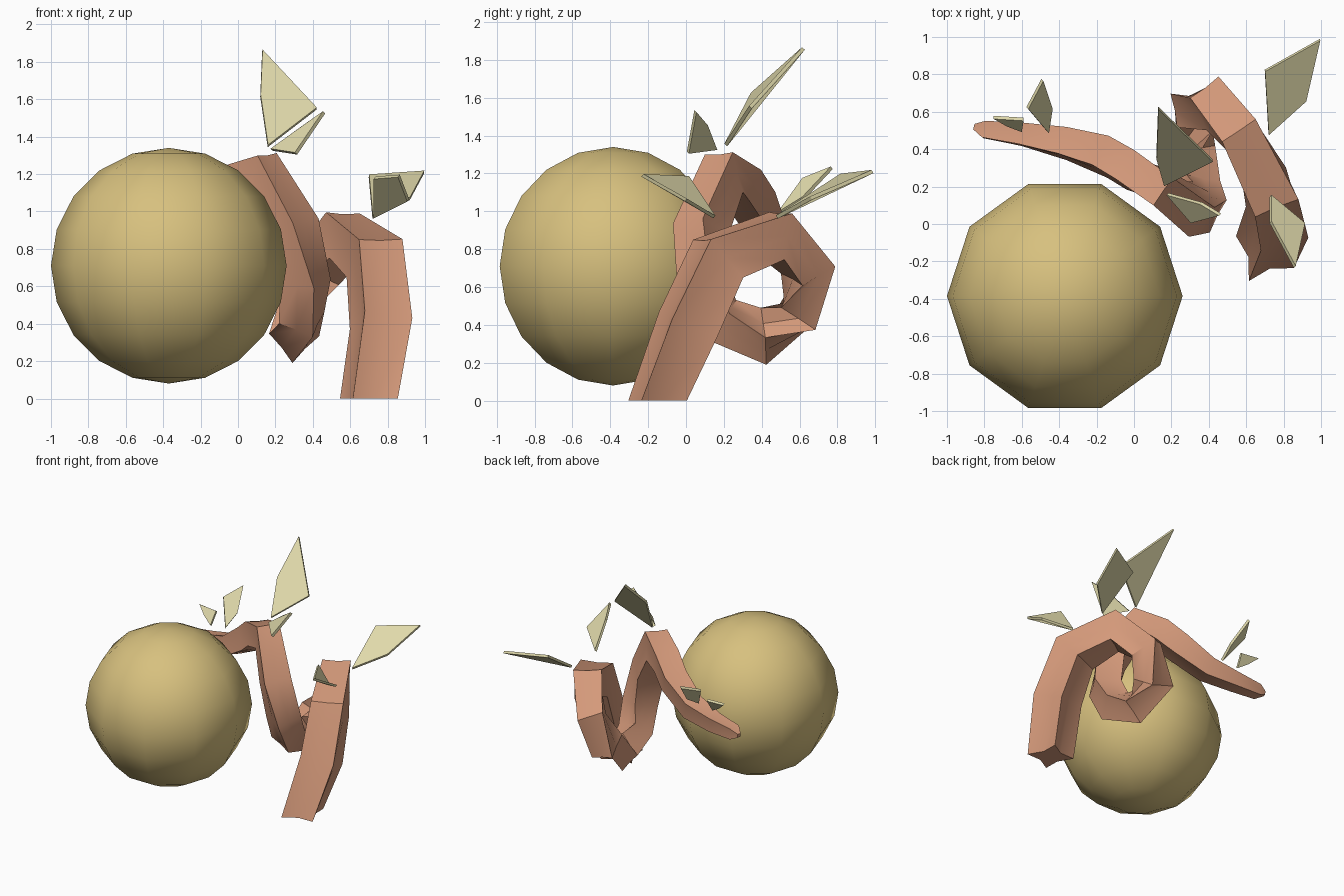
import bpy, bmesh, math
from mathutils import Vector

cube = bpy.data.objects.get("Cube")
if cube:
    bpy.data.objects.remove(cube, do_unlink=True)


def material(name, color):
    m = bpy.data.materials.new(name)
    m.use_nodes = True
    m.diffuse_color = (*color, 1)
    m.node_tree.nodes["Principled BSDF"].inputs["Base Color"].default_value = (*color, 1)
    return m


def make_object(name, bm, mat):
    bmesh.ops.recalc_face_normals(bm, faces=bm.faces[:])
    mesh = bpy.data.meshes.new(name)
    bm.to_mesh(mesh)
    bm.free()
    mesh.materials.append(mat)
    ob = bpy.data.objects.new(name, mesh)
    bpy.context.collection.objects.link(ob)
    return ob


def smooth(ob, degrees):
    bpy.ops.object.select_all(action='DESELECT')
    ob.select_set(True)
    bpy.context.view_layer.objects.active = ob
    bpy.ops.object.shade_smooth_by_angle(angle=math.radians(degrees))


fruit_mat = material("straw yellow", (0.68, 0.53, 0.21))
vine_mat = material("clay brown", (0.66, 0.32, 0.195))
leaf_mat = material("pale leaf", (0.75, 0.70, 0.41))

# Round fruit with ten sides
bm = bmesh.new()
bmesh.ops.create_uvsphere(bm, u_segments=10, v_segments=10, radius=0.63)
fruit = make_object("fruit", bm, fruit_mat)
fruit.rotation_euler.z = math.pi / 2
fruit.location = (-0.37, -0.385, 0.71)
smooth(fruit, 60)

# Curling vine: x, y, z, half width and roll in degrees along its path
path = [
    (0.70, -0.15, 0.00, 0.125, 0), (0.765, 0.01, 0.40, 0.133, 0), (0.73, 0.17, 0.75, 0.125, 0),
    (0.57, 0.48, 0.87, 0.108, 0), (0.42, 0.645, 0.69, 0.10, 0), (0.31, 0.60, 0.46, 0.10, 20),
    (0.30, 0.41, 0.34, 0.095, 45), (0.34, 0.18, 0.43, 0.095, 45), (0.36, 0.09, 0.62, 0.10, 25),
    (0.29, 0.08, 0.91, 0.105, 5), (0.13, 0.20, 1.20, 0.09, 0), (-0.02, 0.29, 1.145, 0.092, 0),
    (-0.14, 0.36, 1.04, 0.09, 0), (-0.36, 0.43, 0.90, 0.075, 0), (-0.60, 0.48, 0.855, 0.058, 0),
    (-0.80, 0.505, 0.835, 0.045, 0), (-0.855, 0.52, 0.83, 0.015, 0),
]
points = [Vector(p[:3]) for p in path]
last = len(points) - 1

bm = bmesh.new()
rings = []
for i, p in enumerate(points):
    before = (p - points[max(i - 1, 0)]).normalized()
    after = (points[min(i + 1, last)] - p).normalized()
    tangent = (before + after).normalized()
    stretch = 1.0
    if i == 0:
        tangent = Vector((0, 0, 1))
    elif i < last:
        stretch = 1 / max(0.75, tangent.dot(after))
    # The flat side turns slowly from the base to the tip
    turn = math.radians(16 + 44 * i / last)
    side = Vector((math.cos(turn), math.sin(turn), 0))
    side = (side - tangent * side.dot(tangent)).normalized()
    out = tangent.cross(side)
    half, roll = path[i][3], math.radians(path[i][4])
    # Grooves run up the sides from the base and fade out
    pinch = min(0.94, 0.74 + 0.1 * i)
    ring = []
    for k in range(8):
        a = k * math.pi / 4 + math.pi / 4 + roll
        r = half * (math.sqrt(2) if k % 2 == 0 else pinch)
        ring.append(bm.verts.new(p + side * r * math.cos(a) + out * r * stretch * math.sin(a)))
    rings.append(ring)
for a, b in zip(rings, rings[1:]):
    for k in range(8):
        n = (k + 1) % 8
        bm.faces.new((a[k], a[n], b[n], b[k]))
bm.faces.new(rings[0])
bm.faces.new(rings[-1])
vine = make_object("vine", bm, vine_mat)
smooth(vine, 35)

# Kite-shaped leaves: stem corner, side, tip, side
leaves = {
    "tall_leaf": [(0.16, 0.21, 1.35), (0.42, 0.34, 1.55), (0.13, 0.62, 1.86), (0.12, 0.35, 1.62)],
    "small_middle_leaf": [(0.18, 0.16, 1.33), (0.31, 0.01, 1.31), (0.46, 0.05, 1.53), (0.36, 0.11, 1.46)],
    "back_leaf": [(0.72, 0.48, 0.97), (0.92, 0.66, 1.07), (0.995, 0.985, 1.21), (0.70, 0.82, 1.19)],
    "front_leaf": [(0.73, 0.15, 0.97), (0.91, 0.00, 1.06), (0.86, -0.23, 1.19), (0.73, 0.01, 1.18)],
    "tail_leaf": [(-0.46, 0.49, 0.99), (-0.44, 0.62, 1.07), (-0.49, 0.77, 1.23), (-0.57, 0.62, 1.17)],
    "tail_tip_leaf": [(-0.60, 0.50, 0.97), (-0.59, 0.56, 1.07), (-0.75, 0.57, 1.08), (-0.68, 0.53, 1.02)],
}
for name, corners in leaves.items():
    bm = bmesh.new()
    bm.faces.new([bm.verts.new(c) for c in corners])
    leaf = make_object(name, bm, leaf_mat)
    plate = leaf.modifiers.new("thickness", 'SOLIDIFY')
    plate.thickness = 0.02
    plate.offset = 0
